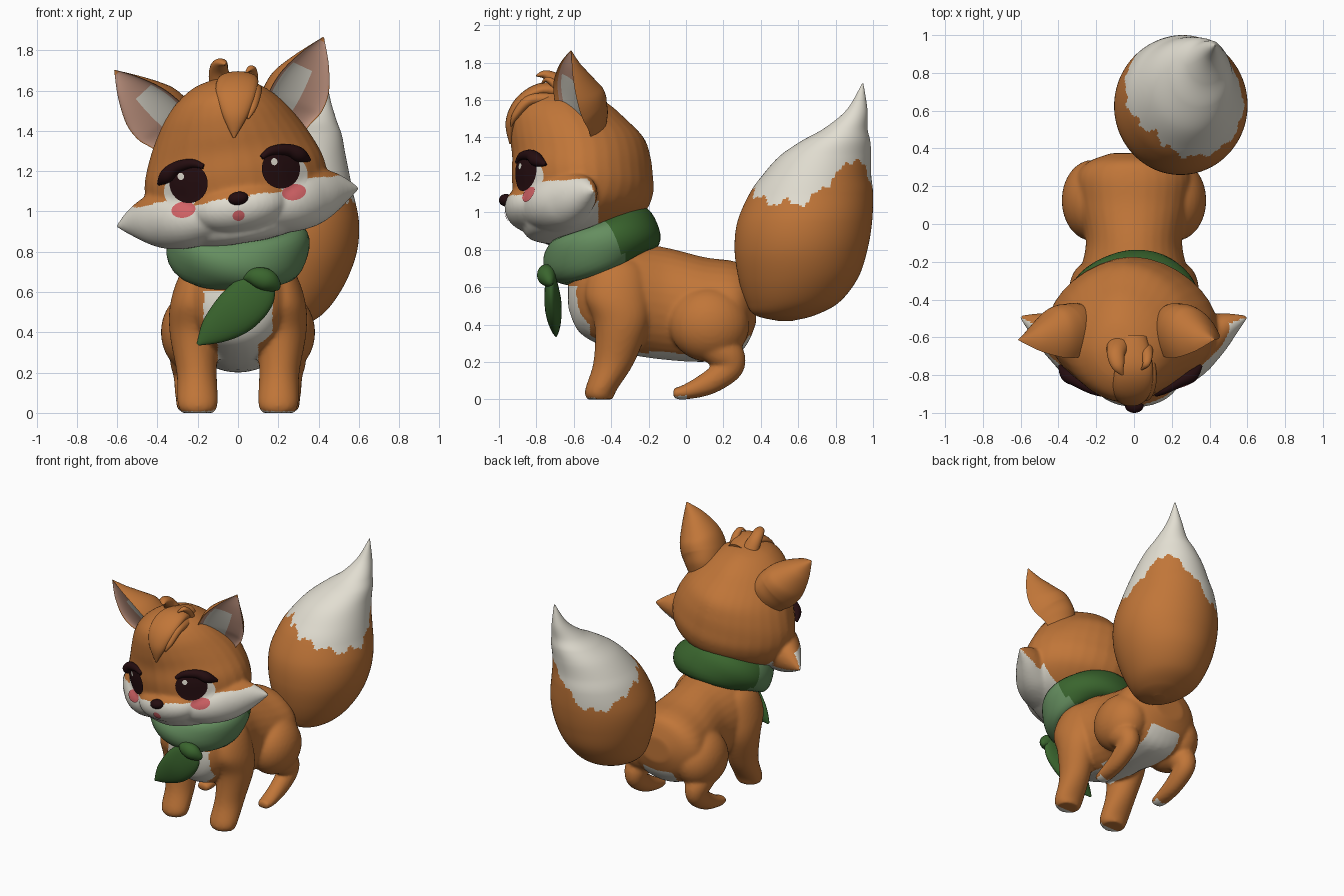
import bpy, bmesh, math
from mathutils import Vector, Matrix
from mathutils.bvhtree import BVHTree

if "Cube" in bpy.data.objects:
    bpy.data.objects.remove(bpy.data.objects["Cube"])

X, Y, Z = Vector((1, 0, 0)), Vector((0, 1, 0)), Vector((0, 0, 1))


def material(name, rgb):
    m = bpy.data.materials.new(name)
    m.diffuse_color = (*rgb, 1)
    m.use_nodes = True
    m.node_tree.nodes["Principled BSDF"].inputs["Base Color"].default_value = m.diffuse_color
    return m


ORANGE = material("orange fur", (.53, .18, .04))
CREAM = material("cream fur", (.76, .73, .64))
DARK_GREEN = material("dark green cloth", (.042, .13, .027))
LIGHT_GREEN = material("light green cloth", (.13, .27, .115))
BROWN = material("dark brown", (.018, .004, .005))
BLUSH = material("blush pink", (.68, .13, .14))
EAR_PINK = material("ear pink", (.57, .32, .235))

# the head is tipped to one side
HEAD = Matrix.Translation((-.02, 0, 1.2)) @ Matrix.Rotation(math.radians(-9), 4, 'Y')


def spline(rows, k):
    """Catmull-Rom interpolation of equal-length rows."""
    rows = [Vector(r) for r in rows]
    out = []
    for i in range(len(rows) - 1):
        p0, p1, p2, p3 = rows[max(i - 1, 0)], rows[i], rows[i + 1], rows[min(i + 2, len(rows) - 1)]
        for j in range(k):
            t = j / k
            out.append(.5 * (2 * p1 + (p2 - p0) * t + (2 * p0 - 5 * p1 + 4 * p2 - p3) * t * t
                             + (3 * p1 - p0 - 3 * p2 + p3) * t ** 3))
    return out + [rows[-1]]


def loft(bm, rows, up=Y, axis=None, n=32, k=6, shape=None, paint=None):
    """Skin rings given as (x, y, z, radius a, radius b)."""
    rows = spline(rows, k)
    cs = [Vector(r[:3]) for r in rows]
    rings = []
    for i, r in enumerate(rows):
        t = axis or (cs[min(i + 1, len(cs) - 1)] - cs[max(i - 1, 0)]).normalized()
        u = up.cross(t).normalized()
        v = t.cross(u)
        ring = []
        for j in range(n):
            a = 2 * math.pi * j / n
            c, s = math.cos(a), math.sin(a)
            if shape:
                c, s = shape(c, s)
            ring.append(bm.verts.new(cs[i] + u * c * max(r[3], .002) + v * s * max(r[4], .002)))
        rings.append(ring)
    for i in range(len(rings) - 1):
        for j in range(n):
            q = (j + 1) % n
            f = bm.faces.new((rings[i][j], rings[i][q], rings[i + 1][q], rings[i + 1][j]))
            if paint:
                f.material_index = paint((i + .5) / (len(rings) - 1), (j + .5) / n)
    bm.faces.new(rings[0])
    bm.faces.new(rings[-1])


def ball(bm, c, r):
    bmesh.ops.create_uvsphere(bm, u_segments=32, v_segments=18, radius=1,
                              matrix=Matrix.Translation(c) @ Matrix.Diagonal((*r, 1)))


def finish(name, bm, mats, rule=None, voxel=0, matrix=None, recalc=True):
    """Turn a bmesh into an object; optionally fuse its parts, then colour by rule."""
    if recalc:
        bmesh.ops.recalc_face_normals(bm, faces=bm.faces[:])
    me = bpy.data.meshes.new(name)
    bm.to_mesh(me)
    bm.free()
    ob = bpy.data.objects.new(name, me)
    bpy.context.collection.objects.link(ob)
    if voxel:
        m = ob.modifiers.new("fuse", 'REMESH')
        m.mode, m.voxel_size = 'VOXEL', voxel
        m = ob.modifiers.new("soften", 'SMOOTH')
        m.factor, m.iterations = .5, 7
        dg = bpy.context.evaluated_depsgraph_get()
        me = bpy.data.meshes.new_from_object(ob.evaluated_get(dg))
        ob.modifiers.clear()
        ob.data = me
        me.name = name
        me.materials.clear()
    for m in mats:
        me.materials.append(m)
    if rule:
        for p in me.polygons:
            p.material_index = rule(p.center, p.normal)
    me.shade_smooth()
    me.set_sharp_from_angle(angle=math.radians(50))
    if matrix:
        ob.matrix_world = matrix
    return ob


# body with all four legs fused
bm = bmesh.new()
loft(bm, [(0, y, z, a, b) for y, z, a, b in (
    (-.63, .57, .05, .08), (-.58, .57, .18, .2), (-.48, .57, .25, .27), (-.3, .54, .29, .3),
    (-.1, .51, .255, .3), (.1, .48, .29, .28), (.25, .48, .305, .26), (.33, .5, .24, .2),
    (.375, .5, .12, .09))], up=Z, axis=Y)
ball(bm, (0, -.43, .8), (.25, .25, .2))
for s in (1, -1):
    loft(bm, [(s * x, y, z, a, b) for x, y, z, a, b in (
        (.2, -.46, 0, .08, .07), (.2, -.455, .05, .1, .085), (.205, -.385, .2, .1, .11),
        (.22, -.345, .4, .12, .145), (.22, -.37, .55, .115, .17), (.19, -.37, .7, .09, .14),
        (.15, -.37, .78, .03, .06))], axis=Z)
    ball(bm, (s * .22, .125, .4), (.163, .215, .2))
    loft(bm, [(s * .25, y, z, a, b) for y, z, a, b in (
        (.12, .31, .1, .09), (.215, .24, .095, .085), (.235, .18, .078, .07),
        (.18, .125, .07, .065), (.1, .077, .06, .06), (0, .04, .041, .056),
        (-.068, .03, .028, .045))], up=X)


def body_rule(c, n):
    x = abs(c.x)
    belly = .17 < c.z < .34 and n.z < -.4 and (x < .13 if c.y > -.2 else x < .1)
    chest = n.y < -.25 and .24 < c.z < .61 and c.y < -.4 and (x < .09 or (c.y < -.515 and x < .17))
    sole = c.z < .035 and n.z < -.6 and (c.y < -.48 or -.2 < c.y < 0)
    return int(belly or chest or sole)


finish("body", bm, (ORANGE, CREAM), body_rule, voxel=.012)

# tail with ragged pale tip
bm = bmesh.new()
loft(bm, [(x, y, z, a, b) for z, y, b, x, a in (
    (.42, .53, .04, .22, .04), (.45, .53, .16, .22, .14), (.52, .57, .25, .22, .23),
    (.65, .6, .32, .235, .3), (.8, .615, .355, .245, .345), (.95, .635, .36, .25, .35),
    (1.1, .67, .33, .26, .31), (1.2, .7, .29, .28, .27), (1.3, .745, .245, .31, .22),
    (1.38, .8, .185, .35, .165), (1.45, .855, .115, .385, .105), (1.55, .915, .055, .41, .05),
    (1.69, .945, .003, .43, .003))], axis=Z, n=128, k=18)


def tail_rule(c, n):
    a = math.atan2(c.y - .65, c.x - .26)

    def peak(centre, height, slope):
        d = abs((a - math.radians(centre) + math.pi) % (2 * math.pi) - math.pi)
        return max(0, height - slope * d)

    jag = .018 * math.sin(13 * a) + .01 * math.sin(29 * a)
    return int(c.z > 1.05 + peak(50, .25, .28) + peak(-130, .16, .1) - peak(120, .07, .1) + jag)


finish("tail", bm, (ORANGE, CREAM), tail_rule)


# head: skull, muzzle and cheek points fused
def wedge(c, s):
    """Slightly diamond-shaped section."""
    p = 1.78
    f = (abs(c) ** p + abs(s) ** p) ** (-1 / p)
    return c * f, s * f


bm = bmesh.new()
loft(bm, [(0, y, z, a, b) for z, y, a, b in (
    (-.36, -.67, .1, .09), (-.34, -.65, .24, .19), (-.29, -.61, .35, .27), (-.2, -.57, .43, .35),
    (-.1, -.55, .455, .375), (0, -.555, .45, .378), (.1, -.56, .415, .37), (.2, -.583, .365, .358),
    (.3, -.63, .3, .31), (.38, -.66, .225, .25), (.44, -.67, .13, .15), (.465, -.67, .03, .03))],
     axis=Z, shape=wedge)
ball(bm, (0, -.81, -.178), (.24, .16, .132))
for s in (1, -1):
    loft(bm, [(s * x - .01, y, z, a, b) for x, y, z, a, b in (
        (.1, -.7, -.2, .13, .2), (.25, -.68, -.195, .15, .17), (.38, -.61, -.18, .145, .13),
        (.5, -.54, -.175, .09, .075), (.61, -.49, -.18, .006, .006))])


def head_rule(c, n):
    x = abs(c.x)
    edge = -.15 + .12 * x + .012 * math.sin(22 * x)
    return int(c.z < edge and c.y < -.47 and (n.y < .25 or n.z < -.5))


head = finish("head", bm, (ORANGE, CREAM), head_rule, voxel=.011, matrix=HEAD)
tree = BVHTree.FromPolygons([v.co for v in head.data.vertices],
                            [p.vertices[:] for p in head.data.polygons])


def face_y(x, z):
    hit = tree.ray_cast(Vector((x, -2, z)), Y)[0]
    return hit.y if hit else -.7


def decal(name, mat, cx, cz, rx, rz, lift):
    """Thin oval plate laid on the face."""
    bm = bmesh.new()
    n, rings = 28, []
    mid = bm.verts.new((cx, face_y(cx, cz) - lift, cz))
    for k in range(1, 7):
        ring = []
        for j in range(n):
            a = 2 * math.pi * j / n
            x, z = cx + rx * k / 6 * math.cos(a), cz + rz * k / 6 * math.sin(a)
            ring.append(bm.verts.new((x, face_y(x, z) - lift, z)))
        rings.append(ring)
    for j in range(n):
        q = (j + 1) % n
        bm.faces.new((mid, rings[0][j], rings[0][q]))
        for a, b in zip(rings, rings[1:]):
            bm.faces.new((a[j], b[j], b[q], a[q]))
    finish(name, bm, (mat,), matrix=HEAD, recalc=False)


# eyes, lashes, blush and ears, one per side
opening = Vector((.5, -.86, 0)).normalized()
for s, side in ((1, "right"), (-1, "left")):
    decal(side + "_eye_white", CREAM, s * .275, -.06, .085, .09, .004)
    decal(side + "_eye", BROWN, s * .232, -.025, .095, .098, .009)
    decal(side + "_eye_glint", CREAM, s * .235 - .03, .015, .016, .018, .014)
    decal(side + "_blush", BLUSH, s * .278, -.15, .06, .04, .007)
    # lashes swell outwards past the face
    bm = bmesh.new()
    loft(bm, [(s * x, face_y(s * x, z) - d, z, a, a) for x, z, a, d in (
        (.145, .045, .012, .003), (.2, .07, .022, .006), (.28, .062, .03, .012),
        (.335, .028, .036, .022), (.38, -.005, .008, .02))], n=18)
    finish(side + "_lash", bm, (BROWN,), matrix=HEAD)

    def ear_paint(t, j, s=s):
        if j > .5:
            return 0
        q = j * 2 if s > 0 else 1 - j * 2
        if q < .13 or q > .95 or t > .95:
            return 0
        return 1 if .2 < q < .6 and t < .7 else 2

    bm = bmesh.new()
    loft(bm, [(s * x + .018, y, z + .012, a, b) for x, y, z, a, b in (
        (.24, -.55, .11, .1, .13), (.285, -.59, .2, .14, .2), (.335, -.625, .275, .158, .22),
        (.4, -.645, .37, .143, .2), (.47, -.64, .48, .08, .11), (.525, -.615, .575, .003, .003))],
         up=Vector((s * opening.x, opening.y, 0)), n=48, k=8,
         shape=lambda c, v: (c, v if v < 0 else -.25 * v), paint=ear_paint)
    finish(side + "_ear", bm, (ORANGE, CREAM, EAR_PINK), matrix=HEAD)

# nose and mouth
bm = bmesh.new()
ball(bm, (0, -.962, -.137), (.05, .038, .033))
finish("nose", bm, (BROWN,), matrix=HEAD)
decal("mouth", BLUSH, -.012, -.222, .03, .026, .006)

# hair locks
locks = (
    [(0, -.6, 1.62, .05, .07), (0, -.76, 1.655, .04, .1), (-.01, -.88, 1.59, .035, .1),
     (-.015, -.935, 1.48, .03, .065), (-.02, -.94, 1.365, .004, .005)],
    [(-.07, -.62, 1.58, .05, .07), (-.095, -.68, 1.69, .04, .05), (-.085, -.75, 1.735, .025, .035),
     (-.06, -.8, 1.73, .004, .005)],
    [(.05, -.64, 1.58, .04, .05), (.07, -.69, 1.67, .025, .03), (.065, -.74, 1.71, .015, .02),
     (.04, -.77, 1.69, .004, .005)],
    [(.05, -.7, 1.6, .04, .06), (.07, -.83, 1.6, .035, .05), (.07, -.91, 1.52, .02, .025),
     (.05, -.935, 1.46, .004, .004)])
bm = bmesh.new()
for rows in locks:
    loft(bm, rows, up=X, n=20)
finish("hair_tuft", bm, (ORANGE,))

# scarf band, softly folded and tilted up at the back
bm = bmesh.new()
n, m = 72, 24
tilt = Matrix.Translation((0, -.45, .82)) @ Matrix.Rotation(math.radians(23), 4, 'X')
grid = []
for i in range(n):
    a = 2 * math.pi * i / n
    row = []
    for j in range(m):
        b = 2 * math.pi * j / m
        fold = 1 + .06 * math.sin(3 * a + 3 * b)
        r = .09 * fold * math.cos(b)
        row.append(bm.verts.new(tilt @ Vector(((.265 + r) * math.cos(a), (.235 + r) * math.sin(a),
                                               .125 * fold * math.sin(b)))))
    grid.append(row)
for i in range(n):
    for j in range(m):
        p, q = (i + 1) % n, (j + 1) % m
        bm.faces.new((grid[i][j], grid[p][j], grid[p][q], grid[i][q]))
finish("scarf", bm, (DARK_GREEN, LIGHT_GREEN), lambda c, n: int(c.y < -.36 - .5 * (c.z - .82)))

# scarf knot and hanging leaf-shaped end
bm = bmesh.new()
loft(bm, [(.03, -.73, .67, .01, .01), (.08, -.745, .675, .045, .04), (.14, -.745, .66, .055, .05),
          (.185, -.73, .63, .035, .03), (.2, -.72, .615, .01, .01)], n=24)
finish("scarf_knot", bm, (DARK_GREEN,))
bm = bmesh.new()
loft(bm, [(.15, -.72, .68, .04, .02), (.09, -.72, .6, .105, .035), (-.01, -.71, .5, .115, .045),
          (-.12, -.7, .41, .075, .03), (-.2, -.695, .34, .008, .006)], n=24)
finish("scarf_end", bm, (DARK_GREEN,))
